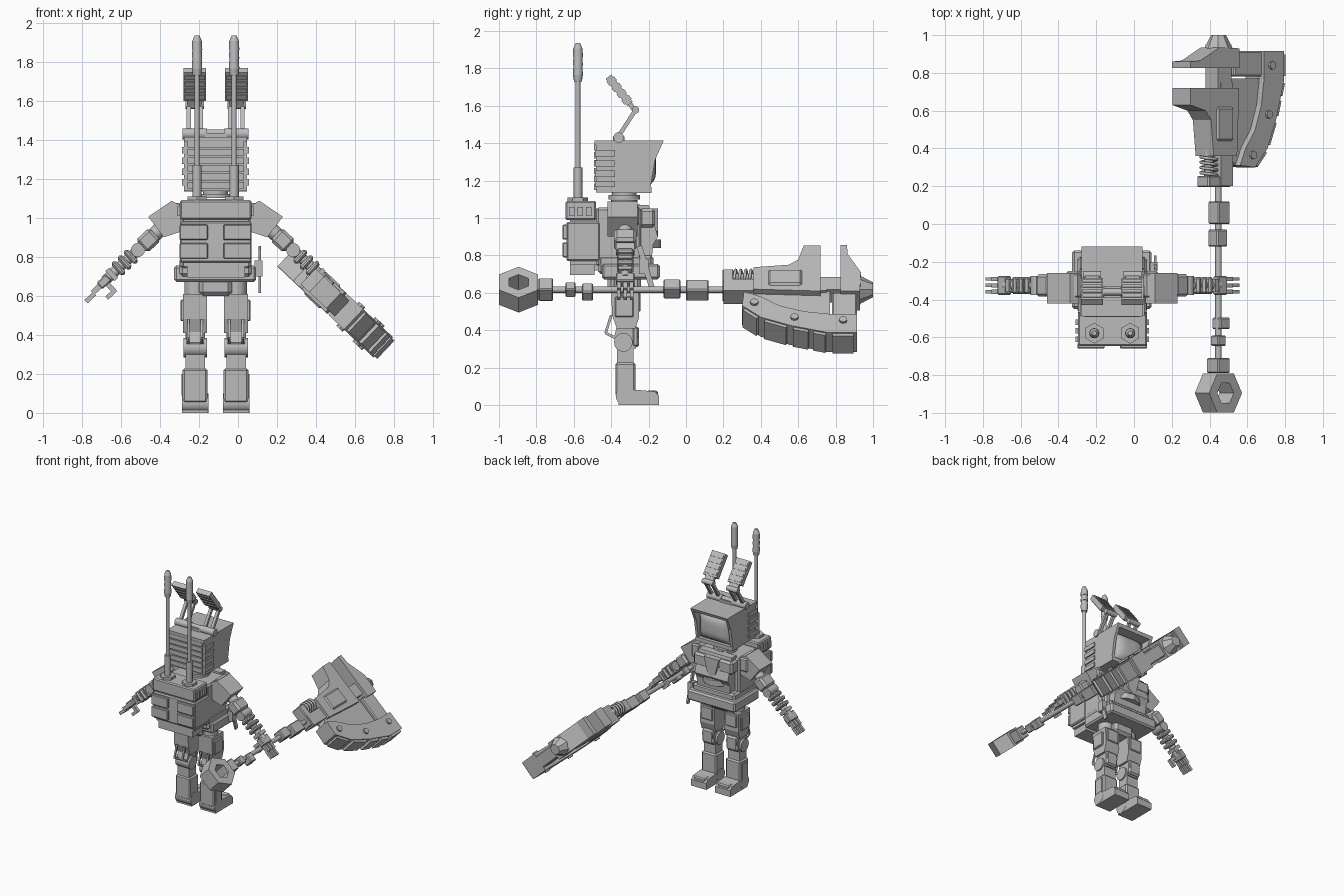
import bpy, bmesh, math
from mathutils import Matrix, Vector

if "Cube" in bpy.data.objects:
    bpy.data.objects.remove(bpy.data.objects["Cube"])

grey = bpy.data.materials.new("plain_grey")
grey.use_nodes = True
GREY = (0.5, 0.5, 0.5, 1)
grey.diffuse_color = GREY
grey.node_tree.nodes["Principled BSDF"].inputs["Base Color"].default_value = GREY

T = Matrix.Translation
MID = -0.115                      # symmetry plane of the body
HERE = [Matrix()]
FLIP = T((2 * MID, 0, 0)) @ Matrix.Diagonal((-1, 1, 1, 1))
BOTH = [Matrix(), FLIP]
SIDES = ["left_", "right_"]


def put(name, bm, places, smooth=False):
    """Make one object per placement matrix."""
    for i, m in enumerate(places):
        copy = bm.copy()
        copy.transform(m)
        bmesh.ops.recalc_face_normals(copy, faces=copy.faces)
        label = (SIDES[i] if len(places) == 2 else "") + name
        me = bpy.data.meshes.new(label)
        copy.to_mesh(me)
        copy.free()
        me.materials.append(grey)
        if smooth:
            me.polygons.foreach_set("use_smooth", [True] * len(me.polygons))
            me.set_sharp_from_angle(angle=math.radians(35))
        bpy.context.collection.objects.link(bpy.data.objects.new(label, me))
    bm.free()


def box(name, x, y, z, places=HERE, bevel=0):
    bm = bmesh.new()
    size = [b - a for a, b in (x, y, z)]
    mid = [(a + b) / 2 for a, b in (x, y, z)]
    bmesh.ops.create_cube(bm, size=1, matrix=T(mid) @ Matrix.Diagonal((*size, 1)))
    if bevel:
        bmesh.ops.bevel(bm, geom=bm.edges[:], offset=bevel, segments=1, affect='EDGES')
    put(name, bm, places)


def rod(name, p, q, r, r2=None, n=16, places=HERE):
    p, q = Vector(p), Vector(q)
    bm = bmesh.new()
    turn = (q - p).to_track_quat('Z', 'Y').to_matrix().to_4x4()
    bmesh.ops.create_cone(bm, cap_ends=True, segments=n, radius1=r,
                          radius2=r if r2 is None else r2, depth=(q - p).length,
                          matrix=T((p + q) / 2) @ turn)
    put(name, bm, places, n > 8)


def prism(name, axis, pts, a, b, places=HERE):
    """Extrude a 2D outline along an axis from a to b."""
    k = "xyz".index(axis)
    bm = bmesh.new()
    vs = []
    for p in pts:
        co = list(p)
        co.insert(k, a)
        vs.append(bm.verts.new(co))
    ext = bmesh.ops.extrude_face_region(bm, geom=[bm.faces.new(vs)], use_keep_orig=True)
    move = [0, 0, 0]
    move[k] = b - a
    bmesh.ops.translate(bm, vec=move, verts=[v for v in ext["geom"] if isinstance(v, bmesh.types.BMVert)])
    put(name, bm, places)


def slab(name, x, p, q, thick, places=HERE):
    """Flat bar between two (y, z) points."""
    p, q = Vector(p), Vector(q)
    n = (q - p).normalized().orthogonal() * thick / 2
    prism(name, "x", [p + n, q + n, q - n, p - n], *x, places)


# Head: shell with overhanging hood, bulged screen, vents
prism("head_shell", "x", [(-.48, 1.137), (-.22, 1.137), (-.22, 1.41), (-.48, 1.41)], -.265, .035)
for s, x in (("left", (.025, .046)), ("right", (-.277, -.255))):
    prism(s + "_head_cheek", "x", [(-.48, 1.137), (-.195, 1.137), (-.165, 1.31), (-.12, 1.412), (-.48, 1.412)], *x)
prism("head_hood", "x", [(-.49, 1.39), (-.13, 1.39), (-.12, 1.415), (-.49, 1.415)], -.277, .046)
box("screen_sill", (-.277, .046), (-.3, -.185), (1.135, 1.165))
bm = bmesh.new()
bmesh.ops.create_grid(bm, x_segments=12, y_segments=12, size=1)
for v in bm.verts:
    a, b = v.co.x, v.co.y
    v.co = (MID + a * .142, -.215 + .055 * (1 - a ** 4) * (1 - b ** 4), 1.277 + b * .114)
put("screen", bm, HERE, True)
for i in range(4):
    z = 1.165 + i * .055
    box("head_side_vent", (.04, .056), (-.487, -.38), (z, z + .033), BOTH)
for i in range(6):
    z = 1.15 + i * .042
    box("head_back_slat", (-.26, .03), (-.492, -.47), (z, z + .034))
for z, r in ((1.05, .085), (1.075, .07), (1.1, .085), (1.12, .065)):
    rod("neck_ring", (MID, -.33, z), (MID, -.33, z + .022), r, n=24)

# Hinged ears on the head
rod("ear_axle", (-.2, -.36, 1.435), (-.03, -.36, 1.435), .018)
box("ear_axle_mount", (-.17, -.06), (-.39, -.33), (1.41, 1.435))
rod("ear_hinge", (-.07, -.36, 1.43), (.055, -.36, 1.43), .028, places=BOTH)
for x in (-.05, .012):
    slab("ear_strut", (x, x + .022), (-.365, 1.43), (-.265, 1.585), .022, BOTH)
rod("ear_elbow", (-.055, -.27, 1.578), (.04, -.27, 1.578), .02, places=BOTH)
slab("ear_neck", (-.045, .03), (-.275, 1.575), (-.32, 1.64), .025, BOTH)
slab("ear_panel", (-.067, .05), (-.3, 1.61), (-.415, 1.755), .038, BOTH)
for i in range(4):
    t = i / 4
    p = Vector((-.31 - .105 * t, 1.622 + .133 * t))
    slab("ear_rib", (-.06, .043), p, p + Vector((-.016, .02)), .05, BOTH)

# Back pack with two aerials
box("pack_top", (-.297, .07), (-.645, -.48), (.99, 1.09), bevel=.008)
box("pack_body", (-.297, .07), (-.64, -.46), (.77, .98), bevel=.008)
box("pack_core", (-.28, .055), (-.62, -.45), (.75, 1.05))
box("pack_foot", (-.262, .035), (-.62, -.49), (.695, .77))
for z in (.79, .885):
    box("pack_plate", (-.075, .07), (-.66, -.63), (z, z + .08), BOTH, .005)
for i in range(3):
    y = -.625 + i * .045
    box("pack_side_tab", (.06, .08), (y, y + .03), (1.01, 1.06), BOTH)
box("pack_mount", (-.25, .02), (-.5, -.44), (.72, 1.02))
rod("aerial_nut", (-.02, -.578, 1.08), (-.02, -.578, 1.11), .055, n=6, places=BOTH)
rod("aerial_socket", (-.02, -.578, 1.1), (-.02, -.578, 1.27), .024, places=BOTH)
rod("aerial_rod", (-.02, -.578, 1.25), (-.02, -.578, 1.78), .013, places=BOTH)
for z, h, r, r2 in ((1.73, .035, .021, .027), (1.765, .05, .027, .024), (1.815, .045, .027, .024),
                    (1.86, .045, .027, .025), (1.905, .03, .025, .012)):
    rod("aerial_tip", (-.02, -.578, z), (-.02, -.578, z + h), r, r2, places=BOTH)

# Torso, chest and hips
box("torso", (-.295, .065), (-.48, -.24), (.74, 1.055), bevel=.012)
prism("chest_plate", "x", [(-.26, 1.07), (-.2, 1.07), (-.15, .9), (-.175, .86), (-.185, .77), (-.26, .77)], -.26, .03)
box("chest_pocket", (-.07, .055), (-.25, -.165), (.95, 1.05), BOTH, .015)
prism("chest_chevron", "z", [(-.235, -.2), (.005, -.2), (-.06, -.15), (MID, -.135), (-.17, -.15)], .84, .885)
prism("chest_wedge", "y", [(-.18, 1.05), (-.05, 1.05), (-.08, .93), (MID, .9), (-.15, .93)], -.2, -.15)
box("waist", (-.3, .07), (-.47, -.175), (.7, .8), bevel=.015)
box("hips", (-.328, .093), (-.45, -.14), (.672, .755), bevel=.012)
box("pelvis", (-.2, -.03), (-.42, -.24), (.6, .69), bevel=.02)
slab("hip_blade", (.105, .118), (-.25, .85), (-.18, .62), .03)
box("hip_blade_clip", (.085, .125), (-.25, -.2), (.7, .78))

# Arms, built along local x from the shoulder
prism("shoulder_pad", "y", [(.06, .93), (.06, 1.06), (.11, 1.087), (.23, 1.005), (.15, .9)], -.42, -.26, BOTH)
box("shoulder_cap", (.05, .14), (-.4, -.25), (.95, 1.075), BOTH, .02)
arm = T((.144, -.325, .964)) @ Matrix.Rotation(math.radians(43), 4, 'Y')
ARMS = [arm, FLIP @ arm]
rod("shoulder_joint", (-.08, 0, 0), (.08, 0, 0), .038, places=ARMS)
box("upper_arm", (.07, .165), (-.06, .06), (-.045, .045), ARMS, .015)
rod("elbow", (.19, -.05, 0), (.19, .05, 0), .036, places=ARMS)
rod("forearm_core", (.17, 0, 0), (.42, 0, 0), .027, places=ARMS)
for t in (.225, .268, .311):
    box("forearm_band", (t, t + .03), (-.045, .045), (-.044, .044), ARMS, .01)
box("wrist", (.36, .385), (-.035, .035), (-.035, .035), ARMS)
box("palm", (.395, .46), (-.05, .05), (-.022, .022), ARMS, .006)
for y in (-.045, -.011, .023):
    box("finger_base", (.455, .51), (y, y + .022), (-.016, .012), ARMS)
    box("finger_tip", (.505, .565), (y + .002, y + .02), (-.024, .0), ARMS)
box("thumb", (.41, .435), (-.04, -.015), (-.075, -.015), ARMS)
box("thumb_tip", (.41, .475), (-.04, -.015), (-.082, -.06), ARMS)

# Legs
LEGS = [T((-.01, 0, 0)), FLIP @ T((-.01, 0, 0))]
rod("hip_post", (0, -.33, .56), (0, -.33, .69), .055, places=LEGS)
prism("thigh", "x", [(-.4, .61), (-.255, .61), (-.25, .47), (-.27, .41), (-.37, .41), (-.395, .48)], -.062, .062, LEGS)
box("thigh_pouch", (.05, .075), (-.38, -.28), (.47, .58), LEGS, .006)
box("thigh_front_plate", (-.05, .05), (-.27, -.242), (.5, .6), LEGS, .006)
prism("knee_block", "x", [(-.37, .42), (-.265, .42), (-.25, .38), (-.27, .3), (-.36, .3), (-.385, .36)], -.045, .045, LEGS)
rod("knee_axle", (-.06, -.335, .335), (.06, -.335, .335), .05, places=LEGS)
box("knee_pad", (-.05, .05), (-.29, -.25), (.31, .42), LEGS, .012)
for x in (-.04, .028):
    slab("knee_piston_upper", (x, x + .012), (-.4, .48), (-.43, .385), .014, LEGS)
    slab("knee_piston_lower", (x, x + .012), (-.43, .385), (-.37, .355), .014, LEGS)
box("ankle_collar", (-.05, .05), (-.37, -.28), (.22, .31), LEGS)
box("shin", (-.064, .064), (-.378, -.27), (.05, .228), LEGS, .01)
box("shin_side_plate", (.055, .07), (-.36, -.29), (.09, .2), LEGS)
rod("ankle", (-.068, -.326, .05), (.068, -.326, .05), .05, places=LEGS)
prism("foot", "x", [(-.36, 0), (-.145, 0), (-.145, .05), (-.165, .072), (-.25, .08), (-.36, .08)], -.066, .066, LEGS)
box("toe_plate", (-.05, .05), (-.21, -.15), (.04, .078), LEGS, .008)

# Polearm: local x runs towards the blade, local y along the shaft
POLE = [T((.447, 0, .617)) @ Matrix.Rotation(math.radians(43.4), 4, 'Y')]
rod("shaft", (0, -.75, 0), (0, .3, 0), .017, places=POLE)
for y, length, c, h in ((-.645, .055, .0, .03), (-.556, .06, .02, .035), (-.12, .09, -.005, .038),
                        (0, .12, .005, .042), (-.79, .08, 0, .045)):
    box("shaft_clamp", (c - h, c + h), (y, y + length), (-h, h), POLE, .006)

# Hexagonal ring pommel
bm = bmesh.new()
loops = []
for r, z in ((.12, -.055), (.12, .055), (.06, .055), (.06, -.055)):
    loops.append([bm.verts.new((r * math.cos(i * math.pi / 3), -.895 + r * math.sin(i * math.pi / 3), z)) for i in range(6)])
for a in range(4):
    p, q = loops[a], loops[(a + 1) % 4]
    for i in range(6):
        j = (i + 1) % 6
        bm.faces.new((p[i], p[j], q[j], q[i]))
put("pommel_ring", bm, POLE)

# Hammer body and striking plates
box("head_collar", (-.115, .05), (.195, .255), (-.045, .045), POLE, .006)
box("head_spine", (-.03, .06), (.2, .75), (-.05, .05), POLE)
rod("spring_core", (-.08, .24, .01), (-.08, .4, .01), .025, places=POLE)
coil = bpy.data.curves.new("spring", 'CURVE')
coil.dimensions = '3D'
coil.bevel_depth = .008
line = coil.splines.new('POLY')
line.points.add(64)
for i, p in enumerate(line.points):
    a = i / 64 * 8 * math.pi
    p.co = (-.08 + .042 * math.cos(a), .255 + .11 * i / 64, .01 + .042 * math.sin(a), 1)
coil.materials.append(grey)
spring = bpy.data.objects.new("spring", coil)
spring.matrix_world = POLE[0]
bpy.context.collection.objects.link(spring)
prism("hammer_body", "z", [(-.1, .36), (.07, .36), (.085, .72), (-.27, .72), (-.27, .63), (-.16, .6), (-.12, .55)], -.07, .07, POLE)
box("hammer_rib", (-.08, .04), (.44, .62), (-.08, .08), POLE, .01)
box("hammer_core", (-.048, .048), (.7, .95), (-.048, .048), POLE)
prism("hammer_rear_plate", "z", [(-.27, .825), (.085, .825), (.085, .93), (-.06, .935), (-.2, .865), (-.27, .86)], -.072, .072, POLE)
rod("hammer_point", (0, .93, 0), (0, 1, 0), .075, .04, 8, POLE)

# Curved blade with web, arm, edge blocks and bolts
outer = [(.41, .915), (.41, .76), (.385, .67), (.355, .56), (.29, .4), (.2, .3)]
inner = [(.09, .31), (.13, .4), (.2, .5), (.245, .63), (.265, .77), (.265, .915)]
prism("blade", "z", outer + inner, -.072, .072, POLE)
prism("blade_web", "z", [(.05, .36)] + inner[:5] + [(.05, .77)], -.035, .035, POLE)
box("blade_arm", (.07, .28), (.78, .915), (-.05, .05), POLE, .008)
for i in range(5):
    p, q = Vector(outer[i]), Vector(outer[i + 1])
    p, q = p.lerp(q, .12), p.lerp(q, .85)
    out = (q - p).normalized()
    out = Vector((-out.y, out.x)) * .018
    prism("blade_edge_block", "z", [p - out, p + out, q + out, q - out], -.064, .064, POLE)
for x, y in ((.318, .84), (.295, .58), (.18, .365)):
    rod("blade_bolt", (x, y, -.085), (x, y, .085), .022, n=8, places=POLE)
